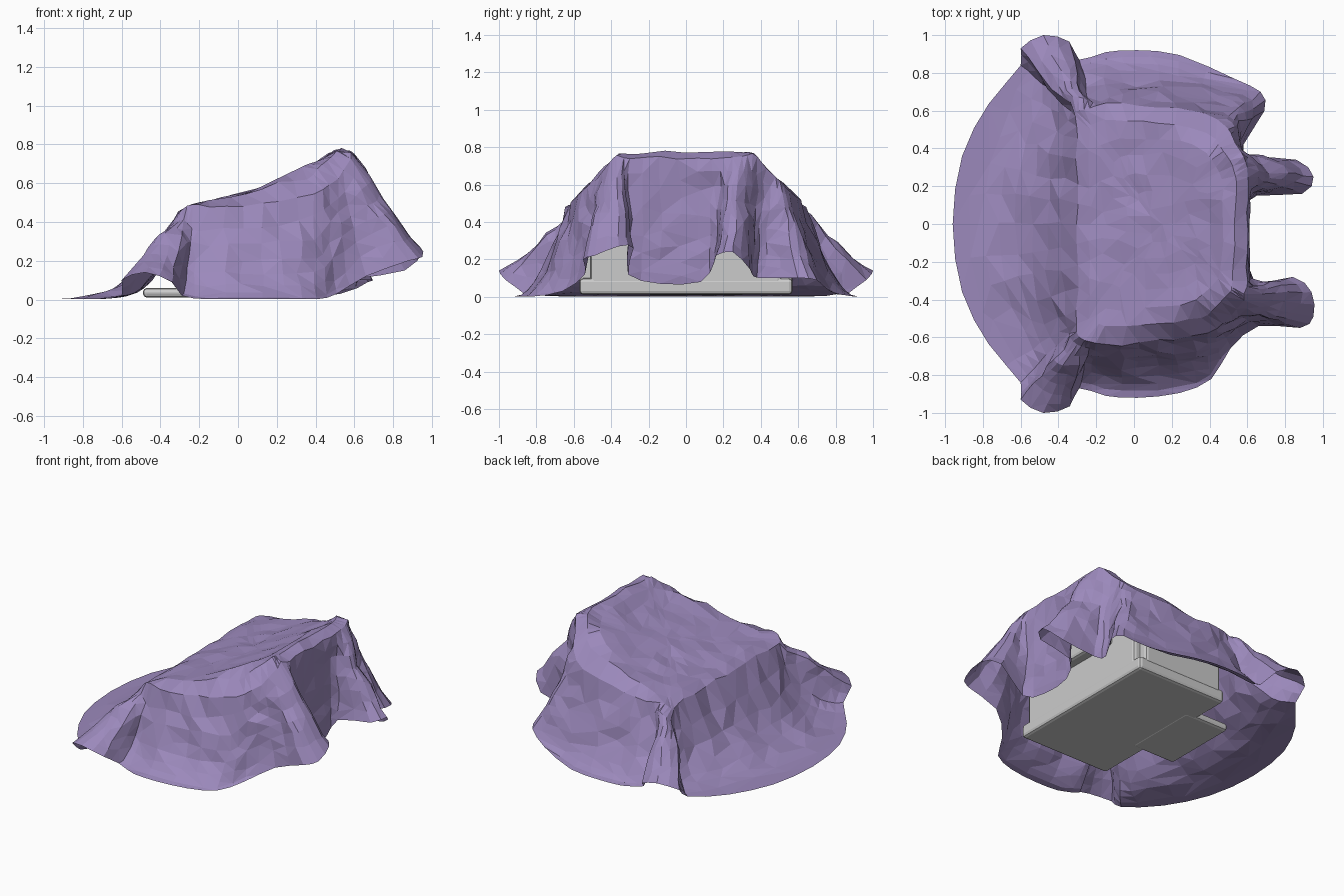
import bpy, bmesh
from mathutils import Vector, noise

if "Cube" in bpy.data.objects:
    bpy.data.objects.remove(bpy.data.objects["Cube"])

# ---------- hidden armchair ----------
def box(bm, x0, x1, y0, y1, z0, z1):
    r = bmesh.ops.create_cube(bm, size=1)
    for v in r["verts"]:
        v.co = ((x0 + x1) / 2 + v.co.x * (x1 - x0),
                (y0 + y1) / 2 + v.co.y * (y1 - y0),
                (z0 + z1) / 2 + v.co.z * (z1 - z0))

def part(name, *boxes):
    bm = bmesh.new()
    for b in boxes:
        box(bm, *b)
    me = bpy.data.meshes.new(name)
    bm.to_mesh(me)
    ob = bpy.data.objects.new(name, me)
    bpy.context.collection.objects.link(ob)
    mod = ob.modifiers.new("bevel", "BEVEL")
    mod.width, mod.segments = 0.02, 2
    return ob

part("chair_base", (-.25, .43, -.57, .57, .012, .1))
part("chair_body", (-.24, .428, -.51, .51, .05, .36))
part("chair_arms", (-.22, .38, -.57, -.36, .07, .38), (-.22, .38, .36, .57, .07, .38))
part("chair_back", (.28, .5, -.3, .3, .3, .64))
part("chair_front_step", (-.49, -.15, -.21, .32, .01, .06))

# ---------- draped cloth ----------
# rim x, y, z and matching shoulder x, y: half of the left side and the long side
half = [(-.96, 0, 0, -.30, 0), (-.91, .36, 0, -.30, .22), (-.77, .635, 0, -.30, .45),
        (-.60, .84, .02, -.31, .56), (-.60, .93, .10, -.31, .58), (-.48, 1, .14, -.30, .60),
        (-.34, .965, .09, -.27, .61), (-.29, .87, .02, -.23, .62), (-.15, .91, 0, -.15, .64),
        (.02, .92, 0, .02, .63), (.24, .895, 0, .22, .61)]
# back edge with its three flared folds, from -y to +y
back = [(.41, -.82, 0, .38, -.58), (.51, -.66, .03, .46, -.53), (.66, -.54, .12, .52, -.48),
        (.88, -.55, .20, .56, -.43), (.95, -.49, .22, .58, -.40), (.94, -.36, .27, .58, -.37),
        (.84, -.28, .26, .59, -.34), (.64, -.31, .12, .60, -.29), (.61, -.14, .07, .60, -.14),
        (.61, .08, .08, .60, .06), (.65, .15, .18, .60, .20), (.89, .16, .22, .60, .27),
        (.95, .25, .24, .59, .30), (.86, .34, .15, .58, .33), (.62, .36, .11, .56, .38),
        (.58, .42, .10, .53, .45), (.69, .60, .10, .50, .50), (.67, .70, .09, .46, .54),
        (.53, .77, .03, .38, .58)]
rows = [(a, -b, c, d, -e) for a, b, c, d, e in half] + back + half[:0:-1]

profile = [(-.32, .44), (-.27, .475), (-.2, .49), (.05, .55), (.2, .61), (.4, .70), (.5, .77), (.55, .775), (.62, .73)]

def top(x, y):
    z = profile[0][1]
    for (x0, z0), (x1, z1) in zip(profile, profile[1:]):
        if x >= x0:
            z = z0 + (z1 - z0) * min(1, (x - x0) / (x1 - x0))
    return min(z, .78 - 1.05 * max(0, abs(y) - .35))

# smooth closed interpolation between the control rows
def spline(a, b, c, d, t):
    return [q + .5 * t * (r - p + t * (2 * p - 5 * q + 4 * r - s + t * (3 * (q - r) + s - p)))
            for p, q, r, s in zip(a, b, c, d)]

n, loop = len(rows), []
for i in range(n):
    for t in (0, .5):
        loop.append(spline(rows[i - 1], rows[i], rows[(i + 1) % n], rows[(i + 2) % n], t))

SKIRT, TOP = 8, 7
bm = bmesh.new()

def wrinkle(co, amount):
    return co + noise.noise_vector(co * 7) * amount

rings = []
for j in range(SKIRT):                      # rim up to the shoulder
    t = 1 - j / SKIRT
    ring = []
    for rx, ry, rz, sx, sy in loop:
        rz = max(rz, 0)
        sag = 1.8 if sx < -.285 else .8     # the left side sweeps out over the floor
        p = 1.1 + sag * max(0, 1 - rz / .08)
        co = Vector((sx + (rx - sx) * t, sy + (ry - sy) * t, rz + (top(sx, sy) - rz) * (1 - t) ** p))
        co = wrinkle(co, .04 * (1 - t) ** .5 if j else 0)
        co.z = max(co.z, .002)
        ring.append(bm.verts.new(co))
    rings.append(ring)
for j in range(TOP):                        # shoulder in to the centre
    s = 1 - j / TOP
    ring = []
    for _, _, _, sx, sy in loop:
        x, y = .15 + (sx - .15) * s, sy * s
        ring.append(bm.verts.new(wrinkle(Vector((x, y, top(x, y))), .018)))
    rings.append(ring)
m = len(loop)
for a, b in zip(rings, rings[1:]):
    for i in range(m):
        k = (i + 1) % m
        bm.faces.new((a[i], a[k], b[k], b[i]))
tip = bm.verts.new((.15, 0, top(.15, 0)))
for i in range(m):
    bm.faces.new((rings[-1][i], rings[-1][(i + 1) % m], tip))
bmesh.ops.triangulate(bm, faces=bm.faces)

me = bpy.data.meshes.new("draped_cloth")
bm.to_mesh(me)
cloth = bpy.data.objects.new("draped_cloth", me)
bpy.context.collection.objects.link(cloth)
dec = cloth.modifiers.new("facets", "DECIMATE")
dec.ratio = .6
mat = bpy.data.materials.new("purple_cloth")
mat.diffuse_color = (.33, .25, .5, 1)
mat.use_nodes = True
mat.node_tree.nodes["Principled BSDF"].inputs["Base Color"].default_value = mat.diffuse_color
me.materials.append(mat)
